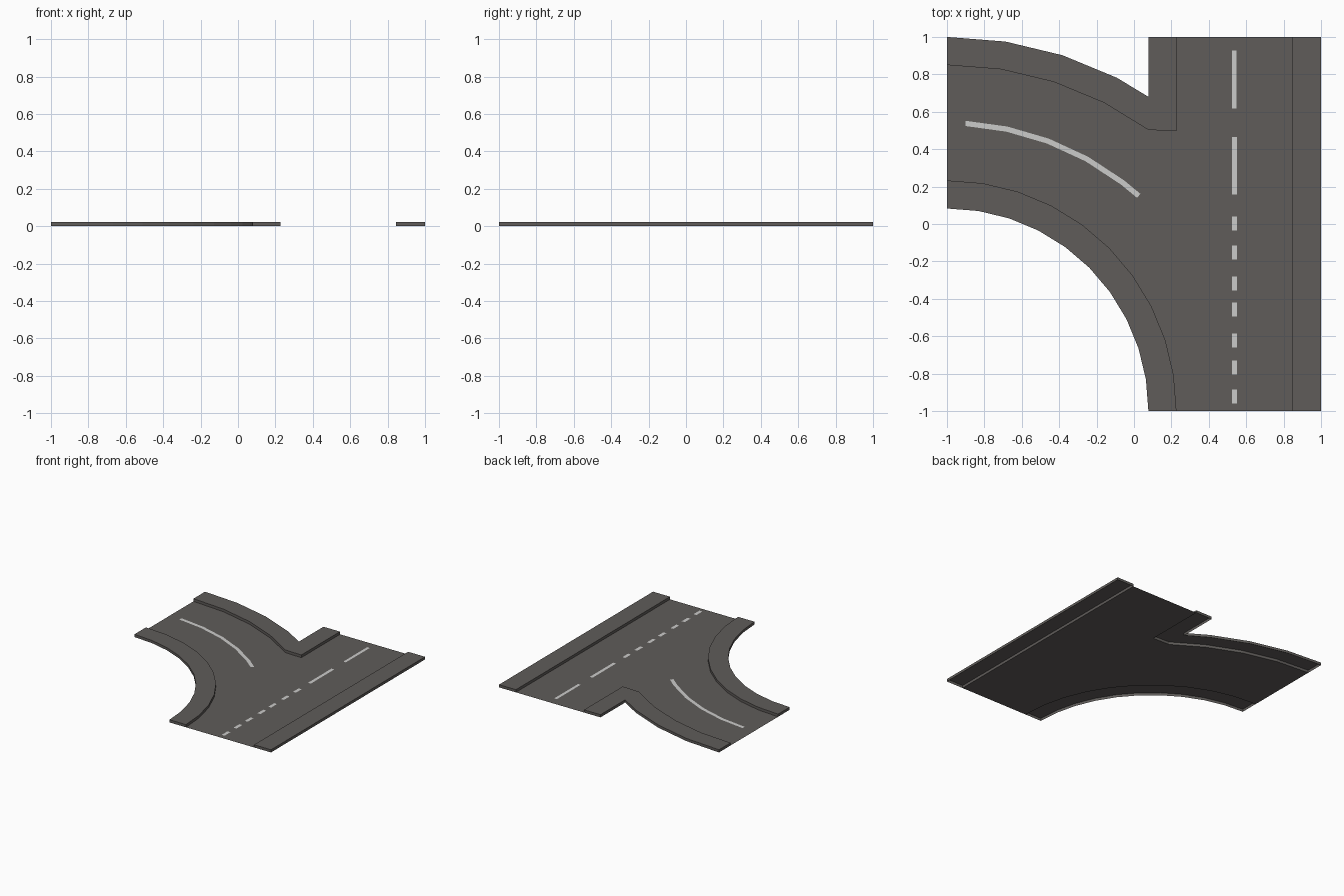
import bpy, bmesh, math

if "Cube" in bpy.data.objects:
    bpy.data.objects.remove(bpy.data.objects["Cube"])

H = 0.022          # sidewalk height
MARK_Z = 0.002     # painted lines sit just above the road


def material(name, rgb):
    m = bpy.data.materials.new(name)
    m.diffuse_color = (*rgb, 1)
    m.use_nodes = True
    m.node_tree.nodes["Principled BSDF"].inputs["Base Color"].default_value = m.diffuse_color
    return m


ASPHALT = material("asphalt grey", (0.115, 0.107, 0.101))
PAINT = material("line paint", (0.60, 0.60, 0.59))


def make(name, bm, mat):
    me = bpy.data.meshes.new(name)
    bm.to_mesh(me)
    bm.free()
    me.materials.append(mat)
    ob = bpy.data.objects.new(name, me)
    bpy.context.collection.objects.link(ob)
    return ob


def arc(rx, ry, angles):
    # angles run clockwise from +y around the corner (-1, -1)
    return [(-1 + rx * math.sin(math.radians(a)), -1 + ry * math.cos(math.radians(a)))
            for a in angles]


def strip(bm, a, b, z):
    # quads between two matching paths, all facing up
    va = [bm.verts.new((x, y, z)) for x, y in a]
    vb = [bm.verts.new((x, y, z)) for x, y in b]
    faces = [bm.faces.new((va[i], va[i + 1], vb[i + 1], vb[i])) for i in range(len(a) - 1)]
    for f in faces:
        f.normal_update()
        if f.normal.z < 0:
            f.normal_flip()
    return va, vb


def sidewalk(name, a, b):
    # raised slab with walls all round and an open underside
    bm = bmesh.new()
    strip(bm, a, b, H)
    rim = [e for e in bm.edges if e.is_boundary]
    new = bmesh.ops.extrude_edge_only(bm, edges=rim)["geom"]
    for v in new:
        if isinstance(v, bmesh.types.BMVert):
            v.co.z = 0
    bmesh.ops.recalc_face_normals(bm, faces=bm.faces)
    top = max(bm.faces, key=lambda f: f.calc_center_median().z)
    if top.normal.z < 0:
        bmesh.ops.reverse_faces(bm, faces=bm.faces)
    return make(name, bm, ASPHALT)


# Paths of the kerbs
NINE = [9 * i for i in range(11)]
inner_out = arc(1.077, 1.083, NINE)
inner_kerb = arc(1.227, 1.233, NINE)
fork_out = arc(2, 2, NINE[:4]) + [(0.077, 0.68), (0.077, 1)]
fork_kerb = arc(1.85, 1.85, NINE[:4]) + [(0.077, 0.503), (0.227, 0.497), (0.227, 1)]

# Sidewalks
sidewalk("straight_sidewalk", [(1, -1), (1, 1)], [(0.846, -1), (0.846, 1)])
sidewalk("curved_sidewalk", inner_out, inner_kerb)
sidewalk("fork_sidewalk", fork_out[:5] + [(0.077, 0.68), (0.077, 1)], fork_kerb)

# Road surface between the kerbs
bm = bmesh.new()
outline = inner_kerb + [(0.846, -1), (0.846, 1)] + fork_kerb[::-1]
face = bm.faces.new([bm.verts.new((x, y, 0)) for x, y in outline])
face.normal_update()
if face.normal.z < 0:
    face.normal_flip()
bmesh.ops.triangulate(bm, faces=[face])
make("road_surface", bm, ASPHALT)

# Lane dashes on the straight road: two long, seven short
dashes = [(0.772, 0.31, 0.024), (0.312, 0.306, 0.026)]
dashes += [(y, 0.075, 0.027) for y in (0.003, -0.153, -0.317, -0.457, -0.622, -0.768, -0.922)]
bm = bmesh.new()
for y, length, w in dashes:
    strip(bm, [(0.537 - w / 2, y - length / 2), (0.537 - w / 2, y + length / 2)],
          [(0.537 + w / 2, y - length / 2), (0.537 + w / 2, y + length / 2)], MARK_Z)
make("lane_dashes", bm, PAINT)

# Curved lane line
bm = bmesh.new()
bend = [3.7, 12, 20.5, 29, 37.5, 41.7]
strip(bm, arc(1.527, 1.527, bend), arc(1.555, 1.555, bend), MARK_Z)
make("curved_lane_line", bm, PAINT)
